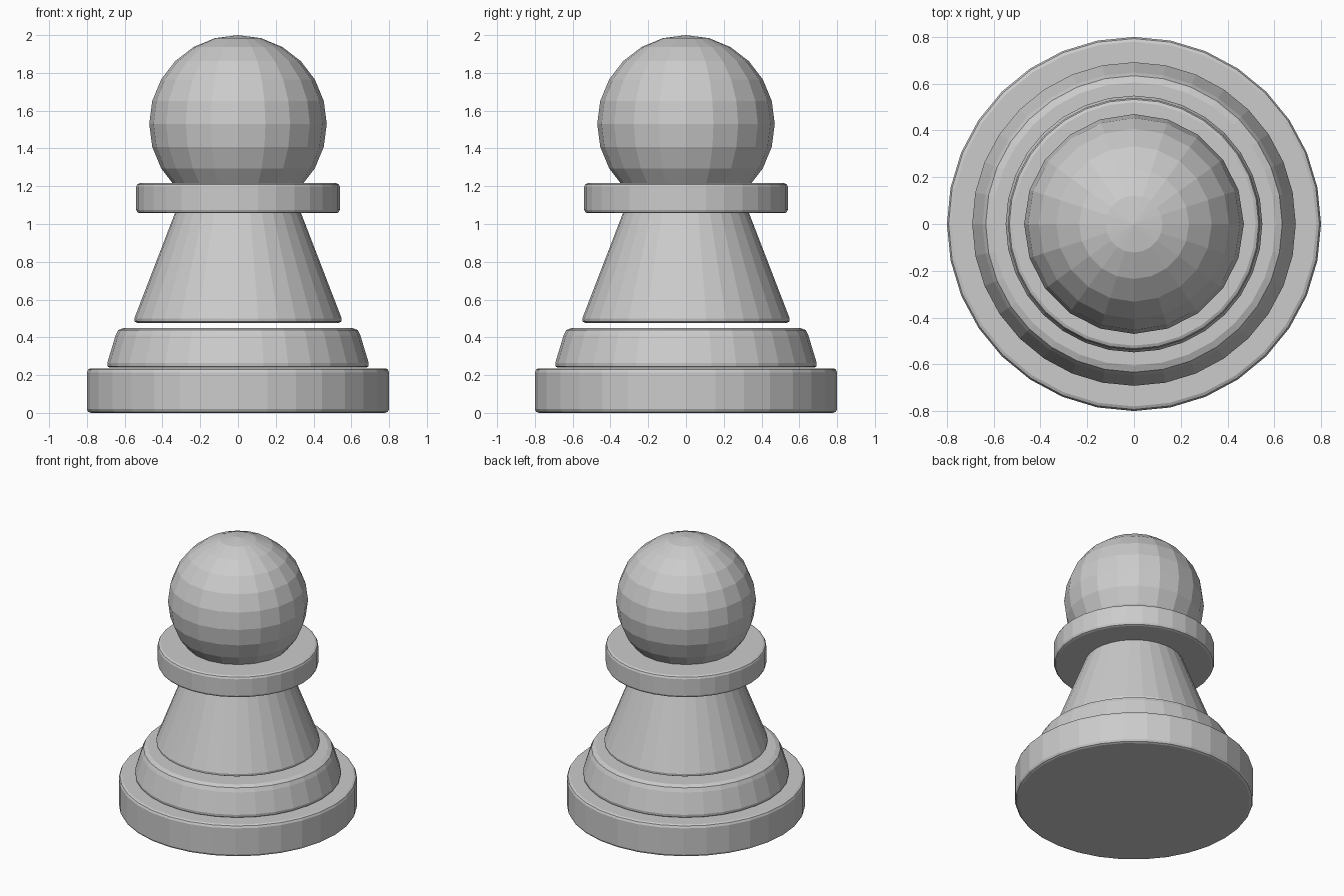
import bpy, bmesh
from math import cos, sin, tau

if "Cube" in bpy.data.objects:
    bpy.data.objects.remove(bpy.data.objects["Cube"])


def turned(name, profile, sides=32):
    """Closed solid turned around z from (radius, height) points, bottom to top."""
    bm = bmesh.new()
    rings = [[bm.verts.new((r * cos(tau * i / sides), r * sin(tau * i / sides), z))
              for i in range(sides)] for r, z in profile]
    for low, high in zip(rings, rings[1:]):
        for i in range(sides):
            j = (i + 1) % sides
            bm.faces.new((low[i], low[j], high[j], high[i]))
    bm.faces.new(rings[0][::-1])
    bm.faces.new(rings[-1])
    mesh = bpy.data.meshes.new(name)
    bm.to_mesh(mesh)
    bm.free()
    obj = bpy.data.objects.new(name, mesh)
    bpy.context.collection.objects.link(obj)
    return obj


# wide foot disc
turned("base_disc", [(0.78, 0.0), (0.793, 0.006), (0.80, 0.02),
                     (0.80, 0.215), (0.793, 0.23), (0.78, 0.236)])

# tapered step with rounded upper edge
turned("base_step", [(0.68, 0.24), (0.69, 0.246), (0.692, 0.265),
                     (0.648, 0.41), (0.634, 0.438), (0.605, 0.45)])

# conical body, running up into the collar
turned("body", [(0.535, 0.477), (0.547, 0.483), (0.549, 0.50),
                (0.333, 1.06), (0.318, 1.10)])

# collar disc
turned("collar", [(0.52, 1.057), (0.533, 1.062), (0.539, 1.075),
                  (0.539, 1.197), (0.533, 1.21), (0.52, 1.216)])

# faceted ball head
bpy.ops.mesh.primitive_uv_sphere_add(segments=20, ring_count=12, radius=0.47,
                                     location=(0, 0, 1.53))
bpy.context.object.name = "head"
